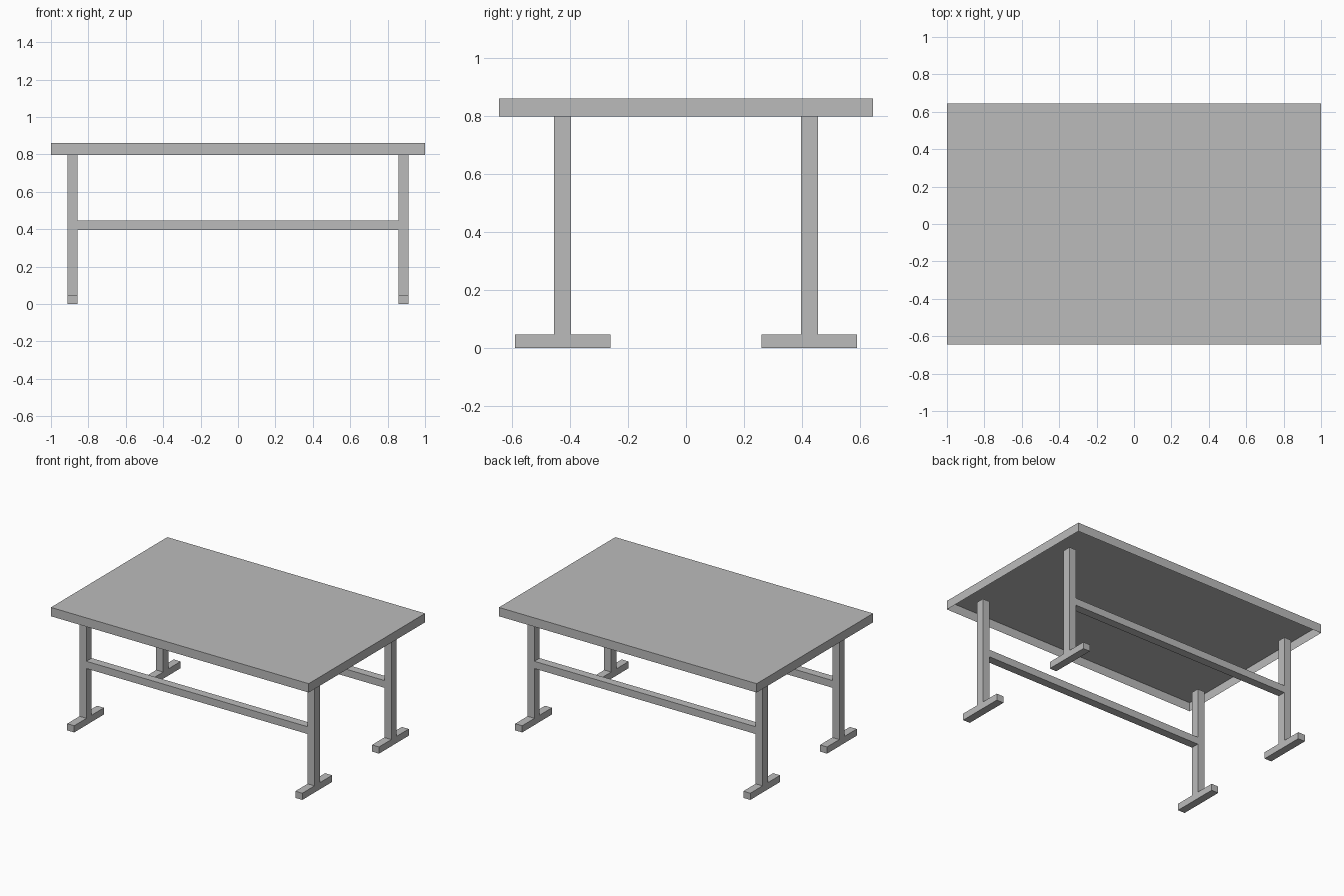
import bpy
import bmesh

cube = bpy.data.objects.get("Cube")
if cube:
    bpy.data.objects.remove(cube, do_unlink=True)

grey = bpy.data.materials.new("plain_grey")
grey.use_nodes = True
colour = (0.5, 0.5, 0.5, 1.0)
grey.diffuse_color = colour
grey.node_tree.nodes["Principled BSDF"].inputs["Base Color"].default_value = colour

# Shared measures
TOP_X, TOP_Y, TOP_Z = 1.0, 0.645, 0.86
RIM_Z = 0.798
LEG_IN, LEG_OUT = 0.858, 0.912
LEG_Y, LEG_HALF = 0.425, 0.029
FOOT_HALF, FOOT_Z = 0.165, 0.047
BEAM_LOW, BEAM_HIGH = 0.396, 0.447


def add_object(name, bm):
    mesh = bpy.data.meshes.new(name)
    bm.to_mesh(mesh)
    bm.free()
    mesh.materials.append(grey)
    obj = bpy.data.objects.new(name, mesh)
    bpy.context.collection.objects.link(obj)
    return obj


def prism(name, profile, x0, x1):
    """Extrude a (y, z) outline along x."""
    bm = bmesh.new()
    face = bm.faces.new([bm.verts.new((x0, y, z)) for y, z in profile])
    grown = bmesh.ops.extrude_face_region(bm, geom=[face], use_keep_orig=True)
    moved = [v for v in grown["geom"] if isinstance(v, bmesh.types.BMVert)]
    bmesh.ops.translate(bm, verts=moved, vec=(x1 - x0, 0, 0))
    bmesh.ops.recalc_face_normals(bm, faces=bm.faces)
    return add_object(name, bm)


def rectangle(y0, y1, z0, z1):
    return [(y0, z0), (y1, z0), (y1, z1), (y0, z1)]


# Table top: a thin shell, open underneath
bm = bmesh.new()
bmesh.ops.create_cube(bm, size=1)
bmesh.ops.scale(bm, verts=bm.verts, vec=(2 * TOP_X, 2 * TOP_Y, TOP_Z - RIM_Z))
bmesh.ops.translate(bm, verts=bm.verts, vec=(0, 0, (TOP_Z + RIM_Z) / 2))
bm.normal_update()
bottom = [f for f in bm.faces if f.normal.z < -0.5]
bmesh.ops.delete(bm, geom=bottom, context="FACES_ONLY")
add_object("table_top", bm)

# Legs with feet, and a rail joining each pair
for depth, y in (("front", -LEG_Y), ("back", LEG_Y)):
    leg_outline = [
        (y - FOOT_HALF, 0), (y + FOOT_HALF, 0),
        (y + FOOT_HALF, FOOT_Z), (y + LEG_HALF, FOOT_Z),
        (y + LEG_HALF, RIM_Z), (y - LEG_HALF, RIM_Z),
        (y - LEG_HALF, FOOT_Z), (y - FOOT_HALF, FOOT_Z),
    ]
    for side, s in (("left", 1), ("right", -1)):
        prism(f"{depth}_{side}_leg", leg_outline, s * LEG_IN, s * LEG_OUT)
    rail_outline = rectangle(y - LEG_HALF, y + LEG_HALF, BEAM_LOW, BEAM_HIGH)
    prism(f"{depth}_rail", rail_outline, -LEG_IN, LEG_IN)
